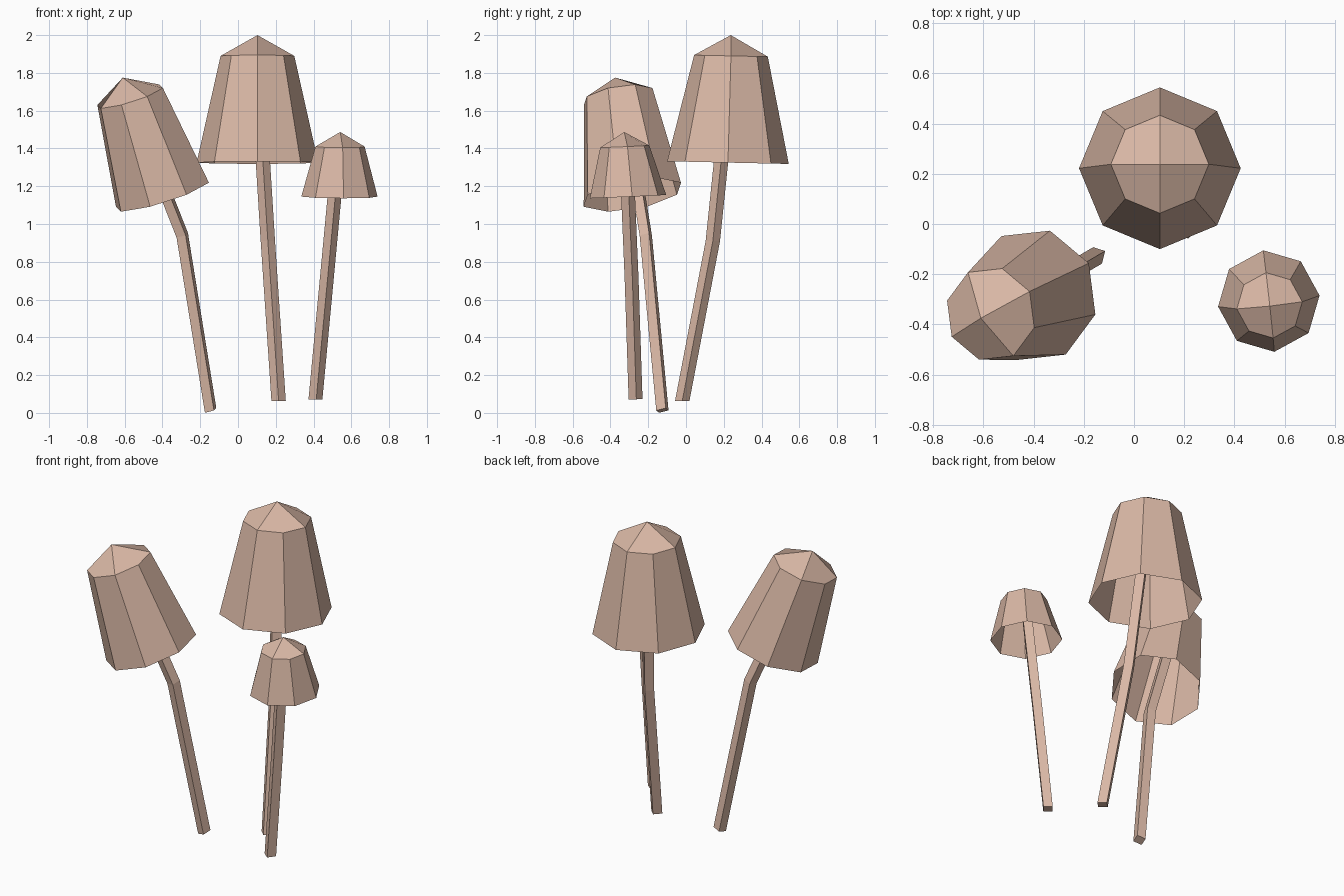
import bpy
from mathutils import Vector as V

if "Cube" in bpy.data.objects:
    bpy.data.objects.remove(bpy.data.objects["Cube"])

mat = bpy.data.materials.new("pale pinkish beige")
mat.diffuse_color = (0.70, 0.48, 0.38, 1)
mat.use_nodes = True
mat.node_tree.nodes["Principled BSDF"].inputs["Base Color"].default_value = mat.diffuse_color


def make(name, verts, faces):
    mesh = bpy.data.meshes.new(name)
    mesh.from_pydata(verts, [], faces)
    mesh.materials.append(mat)
    mesh.update()
    bpy.context.collection.objects.link(bpy.data.objects.new(name, mesh))


def cap(name, rim, ring, apex, u, v, ratio):
    """Open eight-sided bell, closed on top by four quads meeting at the apex.
    u and v span the rim plane."""
    u, v = V(u), V(v)
    d = 0.5 ** 0.5
    dirs = [u, (u + v) * d, v, (v - u) * d]
    dirs += [-k for k in dirs]
    verts = [V(rim) + k for k in dirs]
    verts += [V(ring) + k * ratio for k in dirs] + [V(apex)]
    faces = [((i + 1) % 8, i, i + 8, (i + 1) % 8 + 8) for i in range(8)]
    faces += [(16, (i + 2) % 8 + 8, i + 9, i + 8) for i in range(0, 8, 2)]
    make(name, verts, faces)


def stem(name, path, u, v, r=0.038):
    """Four-sided stem following a bent path, corners along u and v."""
    u, v = V(u).normalized() * r, V(v).normalized() * r
    verts = [V(p) + k for p in path for k in (u, v, -u, -v)]
    faces = [(0, 1, 2, 3)]
    for s in range(0, 4 * (len(path) - 1), 4):
        faces += [(s + (i + 1) % 4, s + i, s + i + 4, s + (i + 1) % 4 + 4)
                  for i in range(4)]
    n = len(verts)
    faces.append((n - 1, n - 2, n - 3, n - 4))
    make(name, verts, faces)


# Tall mushroom
u, v = (0, 0.322, -0.007), (0.322, 0, 0)
cap("tall_cap", (0.103, 0.222, 1.325), (0.103, 0.238, 1.89), (0.103, 0.237, 2.0), u, v, 0.606)
stem("tall_stem", [(0.215, -0.02, 0.063), (0.158, 0.142, 0.91), (0.105, 0.23, 1.76)], u, v)

# Leaning mushroom
u, v = (-0.128, 0.236, 0), (0.22, 0.128, 0.09)
cap("leaning_cap", (-0.40, -0.284, 1.155), (-0.571, -0.359, 1.675), (-0.61, -0.375, 1.775), u, v, 0.705)
stem("leaning_stem", [(-0.145, -0.125, 0.013), (-0.295, -0.213, 0.94), (-0.556, -0.32, 1.6)], u, v, 0.037)

# Small mushroom
u, v = (-0.022, 0.202, 0.009), (0.202, 0.022, 0)
cap("small_cap", (0.537, -0.307, 1.145), (0.54, -0.324, 1.41), (0.541, -0.327, 1.487), u, v, 0.645)
stem("small_stem", [(0.41, -0.267, 0.072), (0.47, -0.288, 0.71), (0.53, -0.315, 1.35)], u, v, 0.037)
